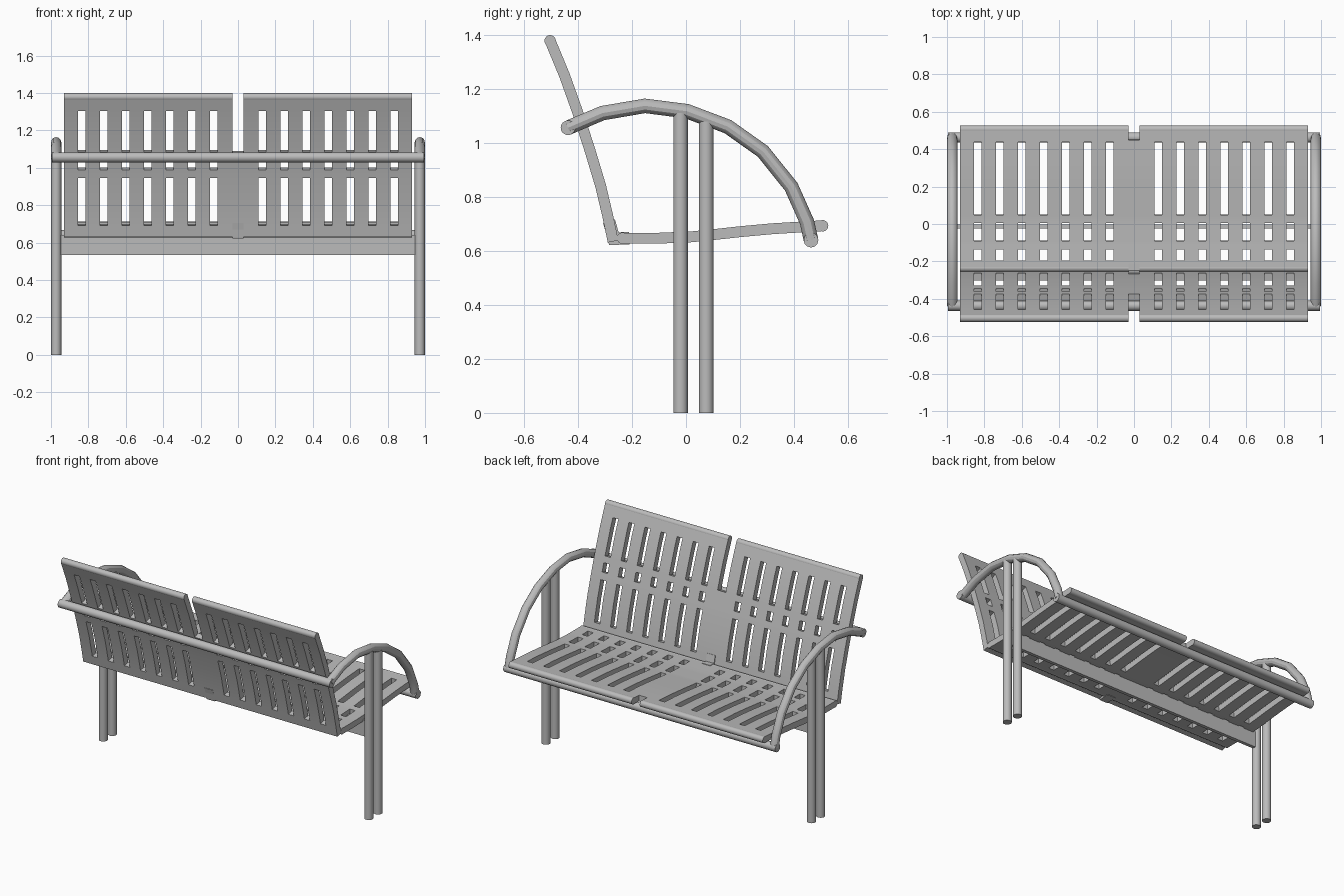
import bpy
import bmesh
from mathutils import Vector

cube = bpy.data.objects.get("Cube")
if cube:
    bpy.data.objects.remove(cube, do_unlink=True)

steel = bpy.data.materials.new("grey_steel")
steel.use_nodes = True
steel.diffuse_color = (0.5, 0.5, 0.5, 1)
steel.node_tree.nodes["Principled BSDF"].inputs["Base Color"].default_value = (0.5, 0.5, 0.5, 1)

TUBE = 0.027
SIDE = 0.972
THICK = 0.04


def activate(obj):
    bpy.ops.object.select_all(action='DESELECT')
    obj.select_set(True)
    bpy.context.view_layer.objects.active = obj


def finish(obj):
    obj.data.materials.clear()
    obj.data.materials.append(steel)
    activate(obj)
    bpy.ops.object.shade_smooth_by_angle()


def rod(name, a, b, radius=TUBE):
    a, b = Vector(a), Vector(b)
    bpy.ops.mesh.primitive_cylinder_add(vertices=24, radius=radius, depth=(b - a).length,
                                        location=(a + b) / 2)
    obj = bpy.context.object
    obj.name = name
    obj.rotation_euler = (b - a).to_track_quat('Z', 'Y').to_euler()
    finish(obj)


def bent_tube(name, points):
    data = bpy.data.curves.new(name, 'CURVE')
    data.dimensions = '3D'
    data.bevel_depth = TUBE
    data.bevel_resolution = 4
    data.use_fill_caps = True
    spline = data.splines.new('POLY')
    spline.points.add(len(points) - 1)
    for p, co in zip(spline.points, points):
        p.co = (*co, 1)
    obj = bpy.data.objects.new(name, data)
    bpy.context.collection.objects.link(obj)
    activate(obj)
    bpy.ops.object.convert(target='MESH')
    finish(bpy.context.object)


def on_path(path, axis, t):
    # point of a (y, z) path where its y or z equals t
    for p, q in zip(path, path[1:]):
        if p[axis] <= t <= q[axis]:
            f = (t - p[axis]) / (q[axis] - p[axis])
            return (p[0] + f * (q[0] - p[0]), p[1] + f * (q[1] - p[1]))
    return path[-1]


def sheet(name, path, axis, xs, is_hole, extra=(), thick=THICK):
    # curved plate swept along x, with rectangular holes
    keys = sorted({p[axis] for p in path} | set(extra))
    bm = bmesh.new()
    rows = []
    for t in keys:
        y, z = on_path(path, axis, t)
        rows.append([bm.verts.new((x, y, z)) for x in xs])
    for j in range(len(keys) - 1):
        for i in range(len(xs) - 1):
            if not is_hole((xs[i] + xs[i + 1]) / 2, (keys[j] + keys[j + 1]) / 2):
                bm.faces.new((rows[j][i], rows[j][i + 1], rows[j + 1][i + 1], rows[j + 1][i]))
    bmesh.ops.delete(bm, geom=[v for v in bm.verts if not v.link_faces], context='VERTS')
    mesh = bpy.data.meshes.new(name)
    bm.to_mesh(mesh)
    bm.free()
    obj = bpy.data.objects.new(name, mesh)
    bpy.context.collection.objects.link(obj)
    activate(obj)
    mod = obj.modifiers.new("thickness", 'SOLIDIFY')
    mod.thickness = thick
    mod.offset = 0
    mod.use_even_offset = True
    bpy.ops.object.modifier_apply(modifier=mod.name)
    finish(obj)


# Slotted panels
HALF, GAP = 0.93, 0.03
slot_x = [s * (0.13 + 0.1175 * i) for i in range(7) for s in (-1, 1)]
panel_x = sorted([-HALF, HALF, -GAP, GAP] + [x + d for x in slot_x for d in (-0.02, 0.02)])


def panel(name, path, axis, slots, notch):
    def is_hole(x, t):
        if abs(x) < GAP:
            return t > notch
        return (any(abs(x - c) < 0.02 for c in slot_x)
                and any(a < t < b for a, b in slots))
    sheet(name, path, axis, panel_x, is_hole, [notch] + [e for s in slots for e in s])
    # rolled free edge, split by the central notch
    y, z = path[-1]
    for side, s in (("left", 1), ("right", -1)):
        rod(f"{name}_{side}_edge", (s * GAP, y, z), (s * HALF, y, z), THICK / 2 + 0.001)


back_path = [(-0.27, 0.635), (-0.29, 0.73), (-0.316, 0.84), (-0.355, 0.97),
             (-0.4, 1.11), (-0.45, 1.25), (-0.503, 1.378)]
seat_path = [(-0.235, 0.647), (-0.1, 0.647), (0.02, 0.652), (0.1, 0.66), (0.2, 0.671),
             (0.32, 0.682), (0.42, 0.688), (0.506, 0.693)]
panel("backrest", back_path, 1, [(0.695, 0.95), (0.995, 1.05), (1.09, 1.31)], 1.085)
panel("seat", seat_path, 0, [(-0.195, -0.135), (-0.09, 0.005), (0.05, 0.44)], 0.45)
rod("seat_rear_edge", (-HALF, -0.235, 0.647), (HALF, -0.235, 0.647), THICK / 2 + 0.001)

# Bracket joining seat and backrest
sheet("centre_bracket", [(-0.285, 0.71), (-0.267, 0.645), (-0.21, 0.647)], 0,
      [-GAP, GAP], lambda x, t: False, thick=0.046)

# Side frames
arm_path = [(-0.437, 1.056), (-0.31, 1.11), (-0.152, 1.137), (0.004, 1.117), (0.155, 1.06),
            (0.285, 0.968), (0.39, 0.837), (0.448, 0.707), (0.463, 0.64)]
for side, s in (("left", 1), ("right", -1)):
    bent_tube(f"{side}_armrest", [(s * SIDE, y, z) for y, z in arm_path])
    rod(f"{side}_front_leg", (s * SIDE, 0.075, 0), (s * SIDE, 0.075, 1.08))
    rod(f"{side}_rear_leg", (s * SIDE, -0.02, 0), (s * SIDE, -0.02, 1.11))

# Cross rails
for name, (y, z) in (("back_rail", arm_path[0]), ("front_rail", arm_path[-1])):
    rod(name, (-0.995, y, z), (0.995, y, z))

# Flat beam under the seat
bpy.ops.mesh.primitive_cube_add(size=1, location=(0, -0.013, 0.588))
beam = bpy.context.object
beam.name = "under_seat_beam"
beam.scale = (1.9, 0.022, 0.106)
finish(beam)
